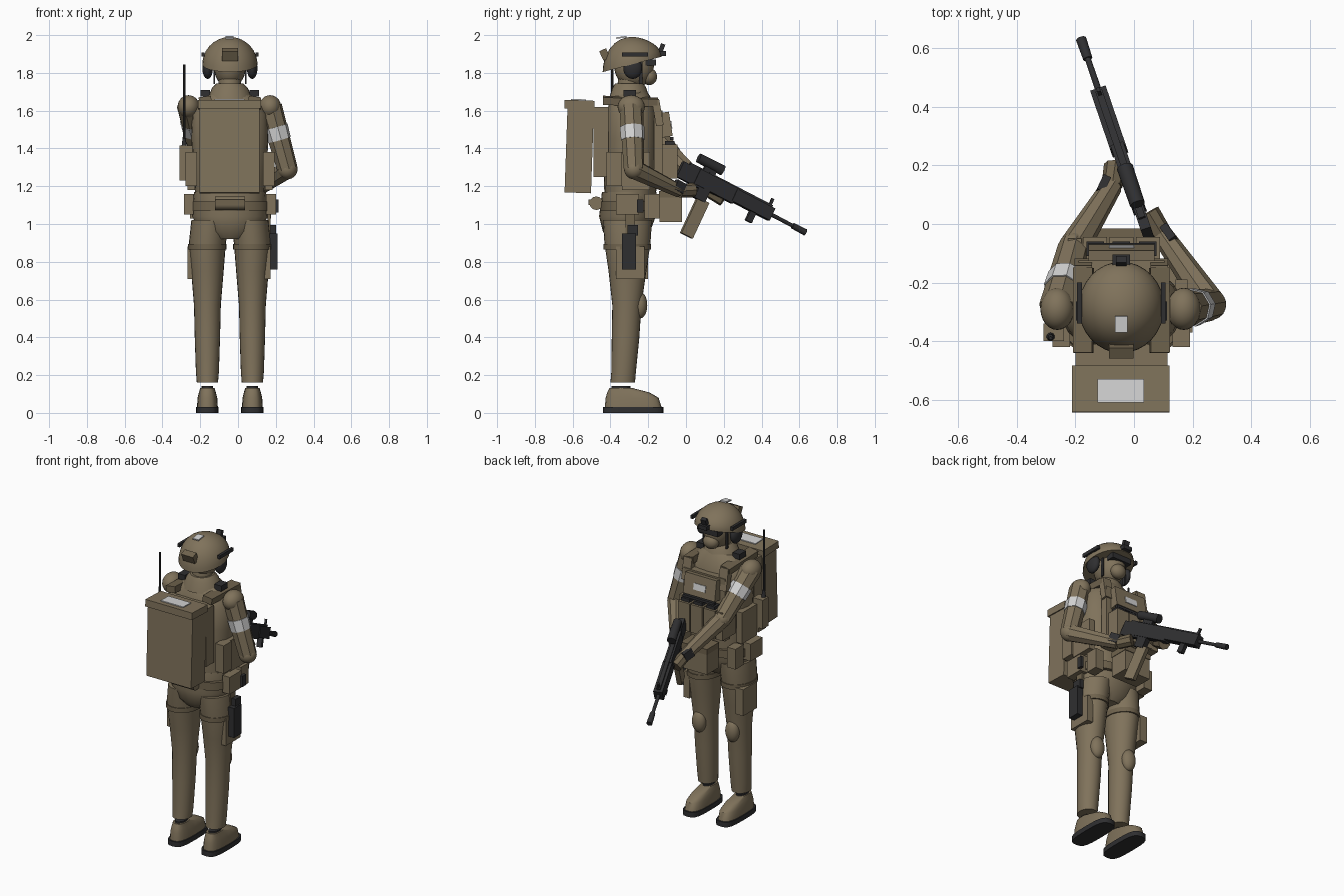
import bpy, bmesh, math
from mathutils import Vector, Matrix, Euler

CX = -0.043  # body centre line


def material(name, rgb):
    m = bpy.data.materials.new(name)
    m.diffuse_color = (*rgb, 1)
    return m


TAN = material("tan cloth", (0.215, 0.17, 0.105))
DARK = material("dark tan webbing", (0.16, 0.125, 0.075))
BLACK = material("black", (0.028, 0.028, 0.03))
WHITE = material("pale grey patch", (0.66, 0.66, 0.66))


def finish(name, bm, mat, smooth=False):
    bmesh.ops.recalc_face_normals(bm, faces=bm.faces[:])
    me = bpy.data.meshes.new(name)
    bm.to_mesh(me)
    bm.free()
    ob = bpy.data.objects.new(name, me)
    me.materials.append(mat)
    bpy.context.collection.objects.link(ob)
    if smooth:
        bpy.ops.object.select_all(action='DESELECT')
        ob.select_set(True)
        bpy.context.view_layer.objects.active = ob
        bpy.ops.object.shade_smooth_by_angle(angle=math.radians(40))
    return ob


def box(name, x, y, z, mat=TAN, tilt=(0, 0, 0), frame=None, taper=1.0):
    """Box from (min, max) ranges, tilted about its centre in degrees."""
    c = Vector([(r[0] + r[1]) / 2 for r in (x, y, z)])
    s = [r[1] - r[0] for r in (x, y, z)]
    bm = bmesh.new()
    bmesh.ops.create_cube(bm, size=1)
    for v in bm.verts:
        if v.co.z > 0:
            v.co.x *= taper
            v.co.y *= taper
    m = Matrix.Translation(c) @ Euler([math.radians(a) for a in tilt]).to_matrix().to_4x4() @ Matrix.Diagonal((*s, 1))
    bm.transform((frame or Matrix()) @ m)
    return finish(name, bm, mat)


def ball(name, c, r, mat=TAN):
    bm = bmesh.new()
    bmesh.ops.create_uvsphere(bm, u_segments=24, v_segments=14, radius=1)
    bm.transform(Matrix.Translation(c) @ Matrix.Diagonal((*r, 1)))
    return finish(name, bm, mat, True)


def tube(name, a, b, ra, rb, mat=TAN, sides=10, frame=None):
    a, b = Vector(a), Vector(b)
    bm = bmesh.new()
    bmesh.ops.create_cone(bm, cap_ends=True, segments=sides, radius1=ra, radius2=rb, depth=(b - a).length)
    q = (b - a).to_track_quat('Z', 'Y').to_matrix().to_4x4()
    bm.transform((frame or Matrix()) @ Matrix.Translation((a + b) / 2) @ q)
    return finish(name, bm, mat, sides > 8)


def loft(name, rings, mat=TAN, sides=24, power=1.0):
    """Stack of elliptical rings (z, cx, cy, rx, ry); power < 1 squares them."""
    bm = bmesh.new()
    loops = []
    for z, cx, cy, rx, ry in rings:
        loop = []
        for i in range(sides):
            t = 2 * math.pi * i / sides
            c, s = math.cos(t), math.sin(t)
            loop.append(bm.verts.new((cx + rx * math.copysign(abs(c) ** power, c),
                                      cy + ry * math.copysign(abs(s) ** power, s), z)))
        loops.append(loop)
    for l, u in zip(loops, loops[1:]):
        for i in range(sides):
            j = (i + 1) % sides
            bm.faces.new((l[i], l[j], u[j], u[i]))
    bm.faces.new(loops[0])
    bm.faces.new(loops[-1])
    return finish(name, bm, mat, True)


# boots, legs and knee pads
for side, n in ((-1, "left"), (1, "right")):
    x = CX + side * 0.119
    loft(n + "_sole", [(0, x, -0.28, 0.06, 0.16), (0.032, x, -0.28, 0.06, 0.16)], BLACK, 20, 0.6)
    loft(n + "_boot", [(0.032, x, -0.28, 0.055, 0.15), (0.08, x, -0.285, 0.052, 0.14),
                       (0.108, x, -0.305, 0.045, 0.112), (0.132, x, -0.345, 0.038, 0.06)], TAN, 20, 0.7)
    loft(n + "_boot_opening", [(0.132, x, -0.345, 0.03, 0.05), (0.142, x, -0.345, 0.03, 0.05)], BLACK)
    loft(n + "_leg", [(0.16, x, -0.335, 0.056, 0.065), (0.22, x, -0.33, 0.061, 0.065),
                      (0.4, x, -0.32, 0.067, 0.073), (0.57, x, -0.313, 0.071, 0.077),
                      (0.75, x, -0.31, 0.086, 0.1), (0.9, x, -0.31, 0.098, 0.122),
                      (1.02, x + side * -0.015, -0.31, 0.1, 0.13)])
    loft(n + "_thigh_strap", [(0.865, x, -0.31, 0.102, 0.126), (0.895, x, -0.31, 0.102, 0.126)], DARK)
    ball(n + "_knee_pad", (x, -0.243, 0.57), (0.045, 0.038, 0.07))

# pelvis, torso and neck
loft("pelvis", [(0.92, CX, -0.32, 0.09, 0.09), (0.96, CX, -0.315, 0.16, 0.125),
                (1.04, CX, -0.31, 0.2, 0.15), (1.17, CX, -0.3, 0.19, 0.145)])
loft("belt", [(1.07, CX, -0.3, 0.21, 0.155), (1.12, CX, -0.3, 0.21, 0.155)], DARK, 24, 0.8)
loft("torso", [(1.1, CX, -0.295, 0.18, 0.135), (1.25, CX, -0.295, 0.19, 0.14), (1.45, CX, -0.29, 0.205, 0.145),
               (1.58, CX, -0.29, 0.2, 0.135), (1.66, CX, -0.29, 0.15, 0.11), (1.7, CX, -0.29, 0.09, 0.085)], TAN, 24, 0.85)
loft("collar", [(1.66, CX, -0.3, 0.12, 0.11), (1.72, CX, -0.3, 0.095, 0.09), (1.745, CX, -0.3, 0.07, 0.075)])
loft("neck", [(1.72, CX, -0.3, 0.06, 0.065), (1.8, CX, -0.29, 0.06, 0.065)])

# plate carrier with straps and pouches
box("front_plate", (-0.19, 0.105), (-0.17, -0.125), (1.2, 1.6))
box("back_plate", (-0.2, 0.115), (-0.49, -0.41), (1.25, 1.62))
for side in (-1, 1):
    x = CX + side * 0.13
    box("shoulder_strap", (x - 0.033, x + 0.033), (-0.44, -0.15), (1.63, 1.67), DARK, (-2, side * 8, 0))
    box("strap_buckle", (x - 0.025, x + 0.025), (-0.33, -0.265), (1.675, 1.71), BLACK)
    box("strap_front", (x - 0.03, x + 0.03), (-0.17, -0.13), (1.52, 1.66), TAN, (10, 0, 0))
    x = CX + side * 0.205
    box("side_pouch", (x - 0.03, x + 0.03), (-0.42, -0.34), (1.2, 1.38))
    box("side_plate", (x - 0.02, x + 0.02), (-0.34, -0.19), (1.18, 1.38))
box("chest_pouch", (-0.155, 0.07), (-0.15, -0.08), (1.46, 1.59), TAN, (9, 0, 0))
box("chest_strip", (-0.155, 0.07), (-0.085, -0.065), (1.445, 1.46), BLACK)
box("chest_label", (-0.085, 0.0), (-0.083, -0.075), (1.505, 1.545), WHITE, (9, 0, 0))
for i in range(3):
    x = CX - 0.09 + i * 0.09
    box("magazine_pouch", (x - 0.041, x + 0.041), (-0.13, -0.045), (1.24, 1.42))
    box("spare_magazine", (x - 0.03, x + 0.03), (-0.11, -0.06), (1.42, 1.44), BLACK)
box("utility_pouch", (-0.225, -0.18), (-0.19, -0.05), (1.24, 1.42))
box("front_hanging_pouch", (-0.135, 0.05), (-0.14, -0.02), (1.01, 1.17))
box("hanging_pouch_flap", (-0.138, 0.053), (-0.142, -0.016), (1.14, 1.175), DARK)
for x in (-0.265, 0.17):
    box("belt_side_pouch", (x - 0.022, x + 0.03), (-0.37, -0.25), (1.05, 1.16))
    box("belt_front_pouch", (x * 0.85 - 0.03, x * 0.85 + 0.03), (-0.22, -0.14), (1.03, 1.16))
box("belt_tool", (0.195, 0.215), (-0.26, -0.225), (1.06, 1.13), BLACK)
tube("belt_roll", (-0.123, -0.475, 1.11), (0.037, -0.475, 1.11), 0.036, 0.036, TAN, 12)
box("roll_strap", (-0.12, 0.035), (-0.515, -0.505), (1.1, 1.13), DARK)

# thigh pouches and holster
box("left_thigh_pouch", (-0.268, -0.215), (-0.34, -0.2), (0.71, 0.88))
box("right_thigh_pouch", (0.13, 0.172), (-0.37, -0.22), (0.71, 0.88))
box("holster", (0.168, 0.21), (-0.34, -0.265), (0.76, 0.95), BLACK)
box("pistol_grip", (0.17, 0.2), (-0.31, -0.255), (0.94, 0.995), BLACK)
box("holster_hanger", (0.155, 0.172), (-0.32, -0.27), (0.85, 1.08), DARK)

# backpack with radio and antenna
box("backpack", (-0.205, 0.115), (-0.635, -0.495), (1.165, 1.62), TAN, (-2, 0, 0))
box("backpack_lid", (-0.212, 0.122), (-0.643, -0.485), (1.61, 1.655), TAN, (-2, 0, 0))
box("lid_patch", (-0.125, 0.035), (-0.61, -0.53), (1.653, 1.661), WHITE, (-2, 0, 0))
box("radio_pouch", (-0.31, -0.24), (-0.4, -0.34), (1.23, 1.415))
tube("antenna_base", (-0.285, -0.385, 1.415), (-0.285, -0.385, 1.46), 0.014, 0.008, BLACK)
tube("antenna", (-0.285, -0.39, 1.45), (-0.285, -0.39, 1.845), 0.007, 0.006, BLACK, 8)

# head, mask and goggles
ball("head", (CX, -0.275, 1.835), (0.085, 0.105, 0.115))
ball("face_mask", (CX, -0.195, 1.78), (0.05, 0.042, 0.045))
box("goggles", (CX - 0.07, CX + 0.07), (-0.215, -0.16), (1.838, 1.872), BLACK)

# helmet dome with its rim dropping toward the back
dome = [(1.845 + 0.145 * math.sin(t), CX, -0.285, 0.146 * math.cos(t), 0.156 * math.cos(t))
        for t in [math.radians(a) for a in (0, 8, 18, 30, 42, 54, 66, 76, 84, 89)]]
helmet = loft("helmet", dome, TAN, 32)
for v in helmet.data.vertices:
    v.co.z += 0.26 * (v.co.y + 0.285) * max(0, 1 - (v.co.z - 1.845) / 0.145)
box("helmet_mount", (CX - 0.03, CX + 0.03), (-0.15, -0.105), (1.89, 1.915), BLACK)
box("mount_arm", (CX - 0.018, CX + 0.018), (-0.142, -0.118), (1.9, 1.955), BLACK, (-20, 0, 0))
box("helmet_rear_pack", (CX - 0.042, CX + 0.042), (-0.45, -0.41), (1.87, 1.925), DARK, (25, 0, 0))
box("helmet_patch", (-0.065, -0.023), (-0.37, -0.315), (1.984, 1.992), WHITE, (8, 0, 0))
for side, n in ((-1, "left"), (1, "right")):
    x = CX + side * 0.143
    box(n + "_helmet_rail", (x - 0.008, x + 0.008), (-0.34, -0.2), (1.886, 1.908), BLACK)
    ball(n + "_ear_cup", (CX + side * 0.118, -0.282, 1.825), (0.028, 0.05, 0.057), BLACK)
    box(n + "_chin_strap", (CX + side * 0.083 - 0.004, CX + side * 0.083 + 0.004), (-0.25, -0.23), (1.74, 1.86), BLACK)

# arms: shoulder, elbow and wrist points, with armband and wrist band
arms = {"left": ((-0.262, -0.29, 1.62), (-0.205, -0.08, 1.37), (-0.075, 0.13, 1.17), (-0.065, 0.2, 1.13)),
        "right": ((0.17, -0.29, 1.62), (0.262, -0.275, 1.29), (0.095, -0.035, 1.175), (0.05, 0.04, 1.18))}
for n, pts in arms.items():
    s, e, w, h = map(Vector, pts)
    ball(n + "_shoulder", s, (0.058, 0.072, 0.062))
    tube(n + "_upper_arm", s, e, 0.064, 0.055, TAN, 8)
    ball(n + "_elbow", e, (0.053, 0.053, 0.053))
    tube(n + "_forearm", e, w, 0.053, 0.036, TAN, 8)
    tube(n + "_armband", s.lerp(e, 0.32), s.lerp(e, 0.53), 0.066, 0.063, WHITE, 8)
    tube(n + "_hand", w, h, 0.036, 0.038, DARK, 8)
    out = -0.032 if n == "left" else 0.026
    box(n + "_wrist_device", (w.x + out - 0.014, w.x + out + 0.014), (w.y - 0.03, w.y + 0.03),
        (w.z - 0.005, w.z + 0.05), BLACK, (-25, 0, -25 if n == "left" else 35))

# rifle, built along its own axis: x to the muzzle, z up
butt, muzzle = Vector((0.045, -0.03, 1.3)), Vector((-0.18, 0.63, 0.957))
ax = (muzzle - butt).normalized()
ay = Vector((0, 0, 1)).cross(ax).normalized()
F = Matrix((ax, ay, ax.cross(ay))).transposed().to_4x4()
F.translation = butt
for n, x, w, z, m in (
        ("rifle_stock", (0, 0.15), 0.036, (-0.055, 0.035), BLACK),
        ("rifle_receiver", (0.1, 0.34), 0.046, (-0.045, 0.04), BLACK),
        ("rifle_handguard", (0.33, 0.565), 0.056, (-0.035, 0.035), BLACK),
        ("rifle_top_rail", (0.04, 0.55), 0.024, (0.035, 0.047), BLACK),
        ("rifle_magazine_well", (0.135, 0.2), 0.04, (-0.11, -0.04), BLACK),
        ("rifle_magazine", (0.155, 0.225), 0.03, (-0.31, -0.1), TAN),
        ("rifle_foregrip", (0.45, 0.485), 0.03, (-0.09, -0.03), BLACK),
        ("rifle_front_sight", (0.53, 0.545), 0.012, (0.04, 0.08), BLACK),
        ("rifle_scope_mount", (0.12, 0.19), 0.026, (0.045, 0.07), BLACK)):
    box(n, x, (-w / 2, w / 2), z, m, frame=F)
tube("rifle_scope", (0.07, 0, 0.09), (0.22, 0, 0.09), 0.026, 0.028, BLACK, 12, F)
tube("rifle_barrel", (0.55, 0, 0), (0.71, 0, 0), 0.011, 0.01, BLACK, 12, F)
tube("rifle_muzzle_device", (0.7, 0, 0), (0.78, 0, 0), 0.016, 0.018, BLACK, 12, F)
